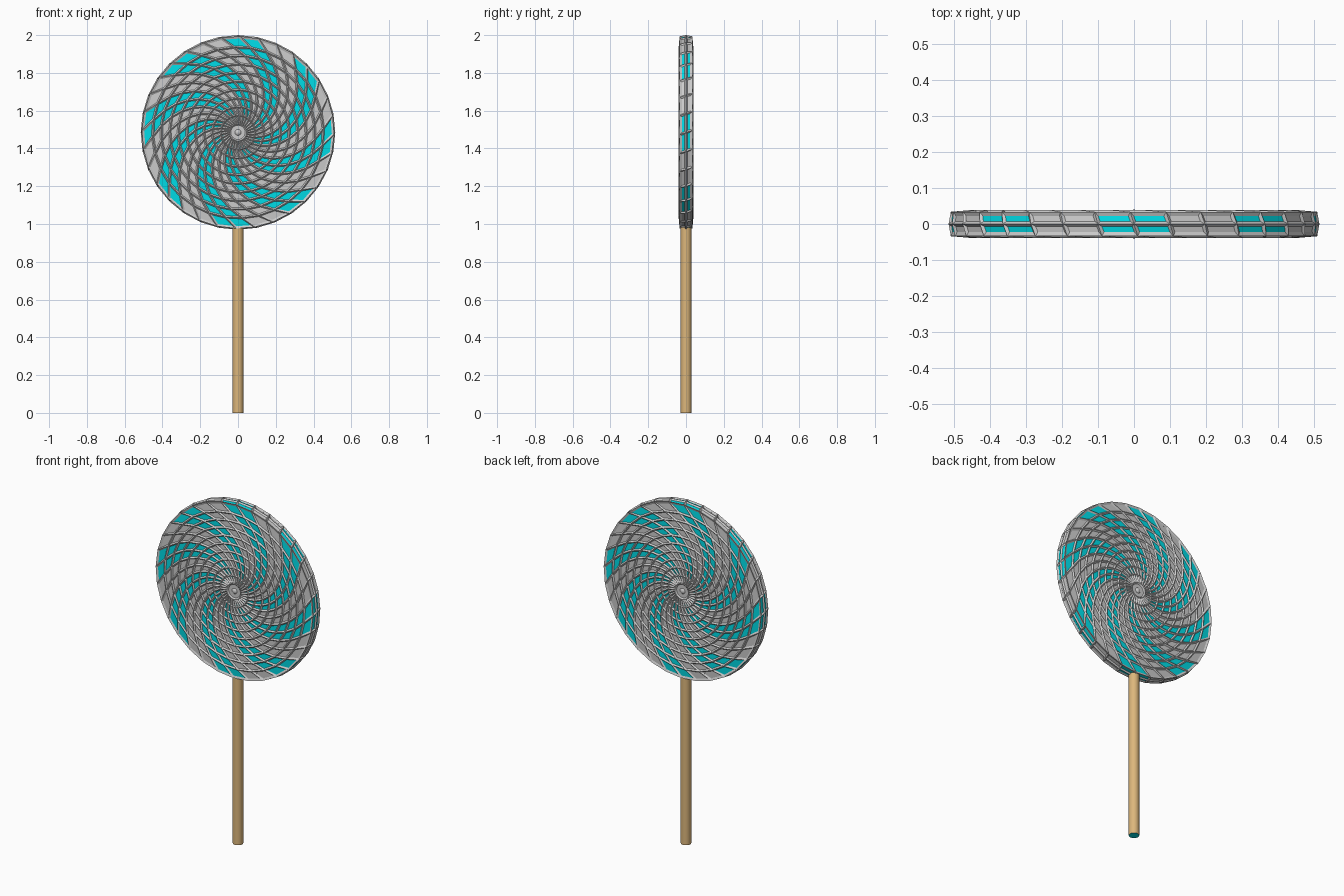
import bpy, bmesh, math

if "Cube" in bpy.data.objects:
    bpy.data.objects.remove(bpy.data.objects["Cube"])

CZ, R, SEG = 1.485, 0.508, 32


def material(name, color):
    m = bpy.data.materials.new(name)
    m.diffuse_color = color
    m.use_nodes = True
    m.node_tree.nodes["Principled BSDF"].inputs["Base Color"].default_value = m.diffuse_color
    return m


teal = material("teal", (0.0, 0.72, 0.8, 1))
grey = material("grey", (0.6, 0.6, 0.6, 1))
wood = material("wood", (0.72, 0.47, 0.2, 1))

# Half profile from hub to rim middle: (radius, half depth, twist in degrees)
RINGS = 10
half = []
for i in range(RINGS):
    r = 0.045 + (0.452 - 0.045) * i / (RINGS - 1)
    half.append((r, 0.032, 8.5 + 8 * (RINGS - 1 - i)))
half.append((R - 0.004, 0.029, 1.2))
profile = [(r, -d, -t) for r, d, t in half] + [(R, 0, 0)]
profile += [(r, d, t) for r, d, t in reversed(half)]

# Twisted candy disc: one continuous swirl from front hub over the rim to the back hub
bm = bmesh.new()
rows = []
for r, y, t in profile:
    row = []
    for j in range(SEG):
        a = math.radians(90 + t) + (j - 2) * 2 * math.pi / SEG
        a += math.pi / SEG * 2
        row.append(bm.verts.new((r * math.cos(a), y, r * math.sin(a))))
    rows.append(row)
for lo, hi in zip(rows, rows[1:]):
    for j in range(SEG):
        k = (j + 1) % SEG
        f = bm.faces.new((lo[j], lo[k], hi[k], hi[j]))
        f.material_index = 0 if j % 4 < 2 else 1
for row in (rows[0], rows[-1]):
    bm.faces.new(row).material_index = 1
bmesh.ops.recalc_face_normals(bm, faces=bm.faces)
mesh = bpy.data.meshes.new("candy_disc")
bm.to_mesh(mesh)
bm.free()
frame_mesh = mesh.copy()
mesh.materials.append(teal)
mesh.materials.append(grey)
disc = bpy.data.objects.new("candy_disc", mesh)

# Raised lattice following the disc edges
frame = bpy.data.objects.new("swirl_frame", frame_mesh)
for p in frame_mesh.polygons:
    p.material_index = 0
wire = frame.modifiers.new("wire", "WIREFRAME")
wire.thickness = 0.014
wire.use_even_offset = True
for o in (disc, frame):
    o.location.z = CZ
    bpy.context.collection.objects.link(o)

# Small hub button in the middle of both faces
bpy.ops.mesh.primitive_uv_sphere_add(segments=24, ring_count=12, radius=1, location=(0, 0, CZ))
hub = bpy.context.object
hub.name = "hub"
hub.scale = (0.028, 0.04, 0.028)
bpy.ops.object.shade_smooth_by_angle()

# Stick with a teal end face
bpy.ops.mesh.primitive_cylinder_add(vertices=32, radius=0.028, depth=1.0, location=(0, 0, 0.5))
stick = bpy.context.object
stick.name = "stick"
stick.data.materials.append(wood)
stick.data.materials.append(teal)
for p in stick.data.polygons:
    if p.normal.z < -0.9:
        p.material_index = 1
bpy.ops.object.shade_smooth_by_angle()
